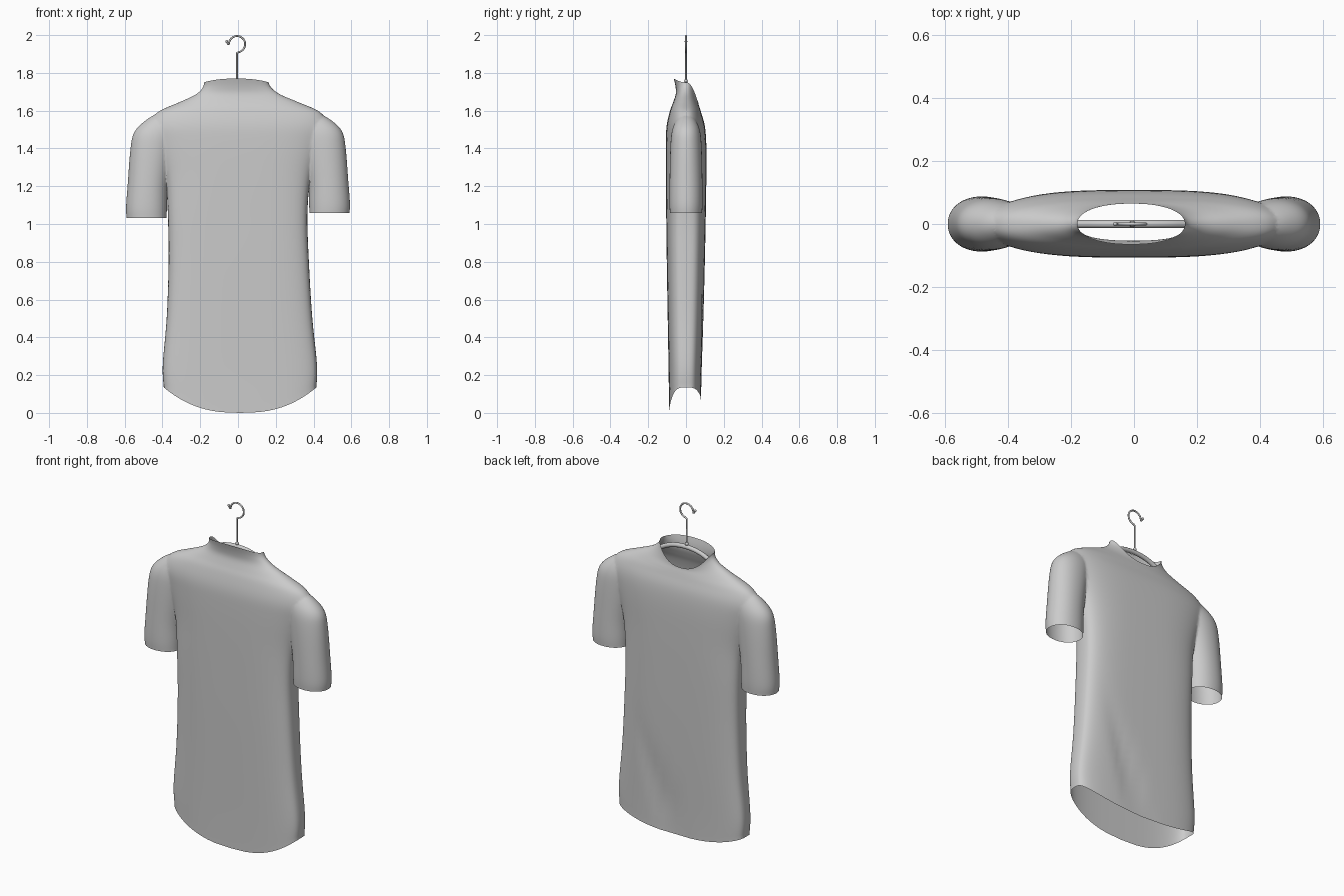
import bpy, bmesh, math
from mathutils import Vector

if "Cube" in bpy.data.objects:
    bpy.data.objects.remove(bpy.data.objects["Cube"])

SECTORS, STEPS = 72, 6


def catmull(a, b, c, d, t):
    return [0.5 * (2 * q + (r - p) * t + (2 * p - 5 * q + 4 * r - s) * t * t
                   + (3 * q - p - 3 * r + s) * t ** 3) for p, q, r, s in zip(a, b, c, d)]


def refine(rows):
    out = []
    for i in range(len(rows) - 1):
        a, d = rows[max(i - 1, 0)], rows[min(i + 2, len(rows) - 1)]
        out += [catmull(a, rows[i], rows[i + 1], d, k / STEPS) for k in range(STEPS)]
    return out + [rows[-1]]


def ring_points(row):
    # z at front / sides / back, x limits, y limits, squareness
    zf, zs, zb, xl, xr, yf, yb, n = row
    pts = []
    for k in range(SECTORS):
        a = 2 * math.pi * k / SECTORS
        c, s = math.cos(a), math.sin(a)
        u = math.copysign(abs(c) ** (2 / n), c)
        v = abs(s) ** (2 / n)
        z_mid = zf if s < 0 else zb
        z = zs + (z_mid - zs) * (1 - abs(u) ** 2.5)
        pts.append(Vector(((xl + xr) / 2 + u * (xr - xl) / 2, v * (yf if s < 0 else yb), z)))
    return pts


def loft(name, rows):
    """Closed tube through the rings; also returns the two cap centres."""
    bm = bmesh.new()
    rings = [[bm.verts.new(p) for p in ring_points(r)] for r in refine(rows)]
    for lo, hi in zip(rings, rings[1:]):
        for k in range(SECTORS):
            j = (k + 1) % SECTORS
            bm.faces.new((lo[k], lo[j], hi[j], hi[k]))
    centres = []
    for ring in (rings[0], rings[-1]):
        mid = sum((v.co for v in ring), Vector()) / SECTORS
        centres.append(mid)
        cv = bm.verts.new(mid)
        for k in range(SECTORS):
            bm.faces.new((ring[k], ring[(k + 1) % SECTORS], cv))
    bmesh.ops.recalc_face_normals(bm, faces=bm.faces)
    me = bpy.data.meshes.new(name)
    bm.to_mesh(me)
    bm.free()
    ob = bpy.data.objects.new(name, me)
    bpy.context.collection.objects.link(ob)
    return ob, centres


# Shirt body from hem to collar
body_rows = [
    (0.00, 0.135, 0.07, -.393, .415, -.090, .080, 3.5),
    (0.20, 0.25, 0.22, -.400, .420, -.092, .083, 3.5),
    (0.50, 0.50, 0.50, -.378, .394, -.097, .092, 3.5),
    (0.80, 0.80, 0.80, -.368, .376, -.102, .100, 3.5),
    (1.05, 1.05, 1.05, -.372, .368, -.105, .105, 3.5),
    (1.25, 1.25, 1.25, -.385, .385, -.107, .108, 3.2),
    (1.42, 1.42, 1.42, -.430, .430, -.107, .108, 3.0),
    (1.52, 1.52, 1.52, -.460, .460, -.103, .100, 2.8),
    (1.60, 1.59, 1.585, -.430, .440, -.085, .082, 2.5),
    (1.645, 1.645, 1.615, -.310, .320, -.068, .073, 2.3),
    (1.69, 1.685, 1.63, -.225, .225, -.054, .068, 2.2),
    (1.73, 1.72, 1.637, -.188, .178, -.056, .066, 2.2),
    (1.77, 1.75, 1.643, -.180, .162, -.065, .065, 2.2),
]
shirt, openings = loft("shirt", body_rows)

# Sleeves: z, inner x, outer x, half depth
sleeve_rows = [(1.045, .378, .590, .085), (1.10, .376, .593, .088), (1.22, .372, .584, .087),
               (1.40, .345, .570, .083), (1.49, .330, .550, .074), (1.55, .330, .490, .050),
               (1.585, .365, .430, .020)]
for side in (-1, 1):
    rows = []
    for i, (z, xi, xo, d) in enumerate(sleeve_rows):
        z += side * 0.012 * (1 - i / 6)
        xl, xr = sorted((side * xi, side * xo))
        rows.append((z, z, z, xl, xr, -d, d, 2.1))
    sleeve, caps = loft("sleeve", rows)
    openings.append(caps[0])
    mod = shirt.modifiers.new("join", 'BOOLEAN')
    mod.operation, mod.solver, mod.object = 'UNION', 'EXACT', sleeve
    bpy.context.view_layer.objects.active = shirt
    bpy.ops.object.modifier_apply(modifier=mod.name)
    bpy.data.objects.remove(sleeve)

# Open the hem, neck and cuffs, soften the seams, add a back fold
bm = bmesh.new()
bm.from_mesh(shirt.data)
caps = [v for v in bm.verts if any((v.co - c).length < 1e-4 for c in openings)]
bmesh.ops.delete(bm, geom=caps, context='VERTS')
inner = [v for v in bm.verts if not v.is_boundary]
for _ in range(4):
    bmesh.ops.smooth_vert(bm, verts=inner, factor=0.5,
                          use_axis_x=True, use_axis_y=True, use_axis_z=True)
for v in bm.verts:
    if v.co.y > 0.03 and v.co.z < 1:
        off = v.co.x - (0.05 + 0.33 * (v.co.z - 0.1))
        fade = math.exp(-((v.co.z - 0.3) / 0.28) ** 2)
        v.co.y -= 0.012 * fade * math.exp(-(off / 0.05) ** 2)
bm.to_mesh(shirt.data)
bm.free()
for p in shirt.data.polygons:
    p.use_smooth = True


def rod(name, pts, radius, kind='POLY', thick=None):
    cu = bpy.data.curves.new(name, 'CURVE')
    cu.dimensions, cu.bevel_depth, cu.bevel_resolution = '3D', radius, 3
    cu.use_fill_caps = True
    sp = cu.splines.new(kind)
    sp.points.add(len(pts) - 1)
    for i, (x, z) in enumerate(pts):
        sp.points[i].co = (x, 0, z, 1)
        sp.points[i].radius = thick[i] if thick else 1
    if kind == 'NURBS':
        sp.order_u, sp.use_endpoint_u = 3, True
    sp.use_smooth = True
    ob = bpy.data.objects.new(name, cu)
    bpy.context.collection.objects.link(ob)
    bpy.ops.object.select_all(action='DESELECT')
    ob.select_set(True)
    bpy.context.view_layer.objects.active = ob
    bpy.ops.object.convert(target='MESH')


def bead(name, x, z, r):
    bpy.ops.mesh.primitive_uv_sphere_add(segments=16, ring_count=10, radius=r, location=(x, 0, z))
    bpy.context.object.name = name
    bpy.ops.object.shade_smooth()


# Hanger hook: stem, open circle, outward curl
hook = [(-.005, 1.73), (-.005, 1.905)]
hook += [(-.005 + .043 * math.cos(a), 1.952 + .043 * math.sin(a))
         for a in (math.radians(-80 + 260 * k / 24) for k in range(25))]
hook += [(-.053, 1.953), (-.060, 1.966)]
rod("hanger_hook", hook, 0.005)
bead("hook_tip", -.060, 1.967, .007)
bead("hanger_collar", -.005, 1.757, .010)

# Hanger shoulders inside the shirt
half = [(.10, 1.728), (.18, 1.685), (.30, 1.630), (.41, 1.565)]
arms = [(-x, z) for x, z in reversed(half)] + [(0, 1.742)] + half
rod("hanger_arms", arms, 0.013, 'NURBS', [.7, .85, 1, 1, 1, 1, 1, .85, .7])
